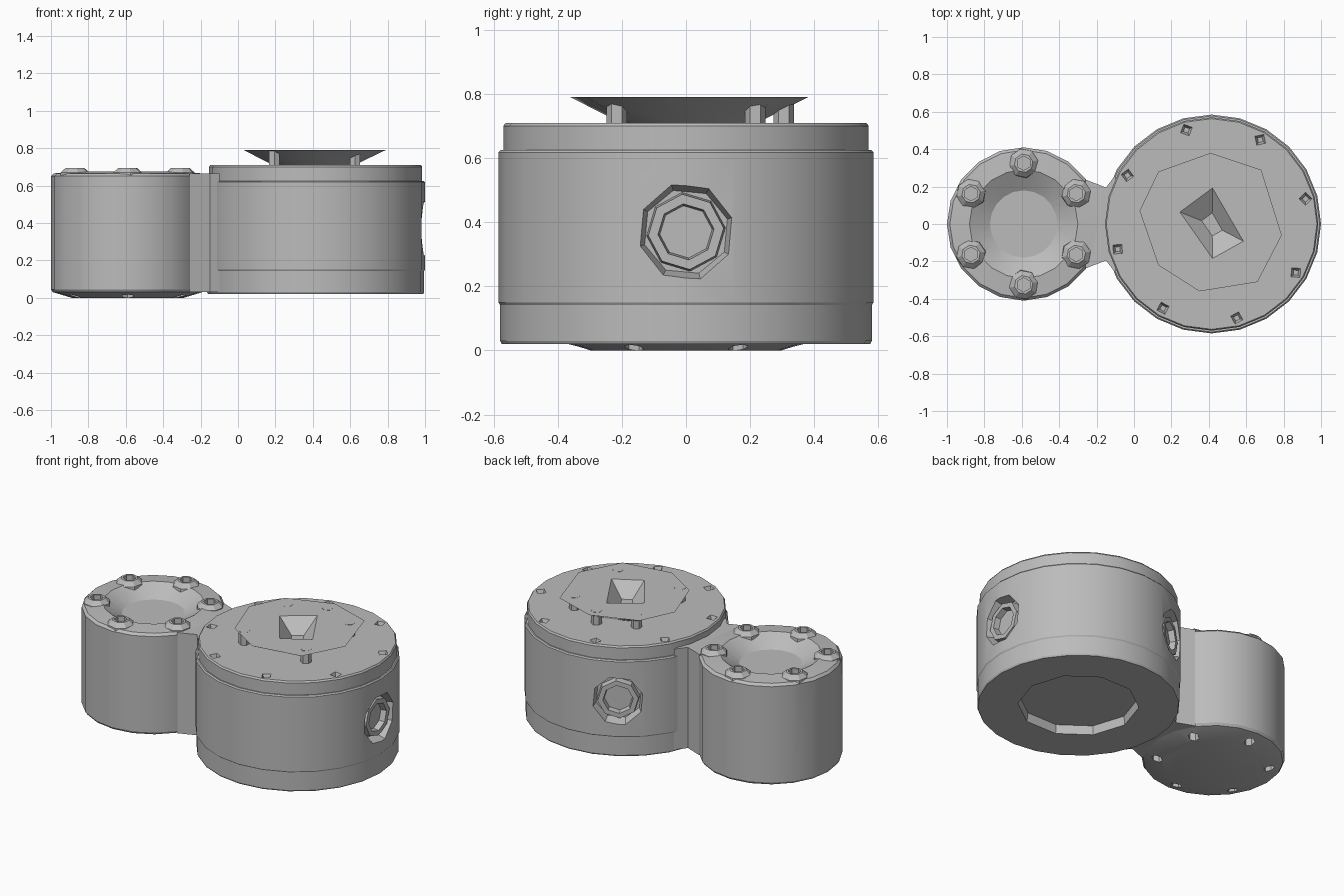
import bpy, bmesh
from math import cos, sin, pi, radians
from mathutils import Matrix, Vector

if "Cube" in bpy.data.objects:
    bpy.data.objects.remove(bpy.data.objects["Cube"], do_unlink=True)

grey = bpy.data.materials.new("housing_grey")
grey.use_nodes = True
COLOUR = (0.5, 0.5, 0.5, 1)
grey.diffuse_color = COLOUR
grey.node_tree.nodes["Principled BSDF"].inputs["Base Color"].default_value = COLOUR

BIG = Vector((0.415, 0, 0))
SMALL = Vector((-0.59, 0, 0))


def loft(name, rings, matrix=Matrix()):
    """Skin a stack of equal-length point loops and cap both ends."""
    bm = bmesh.new()
    loops = [[bm.verts.new(matrix @ Vector(p)) for p in ring] for ring in rings]
    for low, high in zip(loops, loops[1:]):
        for i in range(len(low)):
            j = (i + 1) % len(low)
            bm.faces.new((low[i], low[j], high[j], high[i]))
    bm.faces.new(loops[0][::-1])
    bm.faces.new(loops[-1])
    bmesh.ops.recalc_face_normals(bm, faces=bm.faces)
    mesh = bpy.data.meshes.new(name)
    bm.to_mesh(mesh)
    bm.free()
    mesh.materials.append(grey)
    obj = bpy.data.objects.new(name, mesh)
    bpy.context.collection.objects.link(obj)
    return obj


def lathe(name, profile, sides, matrix=Matrix(), turn=0.0):
    """Spin (radius, height) pairs about the local z axis."""
    angles = [2 * pi * i / sides + turn for i in range(sides)]
    return loft(name, [[(r * cos(a), r * sin(a), z) for a in angles]
                       for r, z in profile], matrix)


def prism(name, outline, z0, z1, taper=1.0):
    """Extrude an outline; taper scales the bottom about its middle."""
    mid = sum((Vector(p) for p in outline), Vector((0, 0))) / len(outline)
    low = [mid + (Vector(p) - mid) * taper for p in outline]
    return loft(name, [[(p[0], p[1], z0) for p in low],
                       [(p[0], p[1], z1) for p in outline]])


def combine(target, tool, operation="DIFFERENCE"):
    """Apply a boolean and discard the tool."""
    tool.hide_render = True
    mod = target.modifiers.new("cut", "BOOLEAN")
    mod.object, mod.operation, mod.solver = tool, operation, "EXACT"
    bpy.context.view_layer.objects.active = target
    bpy.ops.object.modifier_apply(modifier=mod.name)
    bpy.data.objects.remove(tool, do_unlink=True)


def around(centre, radius, degrees):
    a = radians(degrees)
    return Matrix.Translation(centre + Vector((radius * cos(a), radius * sin(a), 0)))


# Small drum with a shallow bowl in its top
small_drum = lathe("small_drum", [(0.30, 0), (0.40, 0.03), (0.41, 0.045), (0.41, 0.65),
                                  (0.395, 0.665), (0.29, 0.675), (0.18, 0.61)],
                   20, Matrix.Translation(SMALL))

# Six raised bosses, each with a bolt hole above and below
for deg in range(30, 390, 60):
    spot = around(SMALL, 0.325, deg)
    combine(small_drum, lathe("boss", [(0.082, 0.64), (0.078, 0.67), (0.05, 0.695)],
                              8, spot, 0.2), "UNION")
for deg in range(30, 390, 60):
    spot = around(SMALL, 0.325, deg)
    combine(small_drum, lathe("top_hole", [(0.038, 0.63), (0.038, 0.75)], 6, spot, pi / 6))
    combine(small_drum, lathe("bottom_hole", [(0.032, -0.1), (0.032, 0.06)], 6, spot, pi / 6))

# Web joining the two drums
half = [(-0.26, 0.238), (-0.15, 0.195), (-0.10, 0.26)]
prism("joining_web", half + [(x, -y) for x, y in reversed(half)], 0.03, 0.665)

# Large drum: base band with a recess underneath, middle body, lid
at_big = Matrix.Translation(BIG)
base_band = lathe("base_band", [(0.575, 0.02), (0.58, 0.03), (0.58, 0.145)], 24, at_big)
combine(base_band, lathe("base_recess", [(0.36, -0.1), (0.34, 0.075)], 10, at_big))
large_body = lathe("large_body", [(0.58, 0.142), (0.585, 0.15), (0.585, 0.618),
                                  (0.578, 0.625)], 24, at_big)
lid = lathe("lid", [(0.57, 0.62), (0.57, 0.70), (0.563, 0.71)], 24, at_big)
for i in range(8):
    combine(lid, lathe("rim_pocket", [(0.018, 0.68), (0.045, 0.73)], 4,
                       around(BIG, 0.52, 15 + 45 * i), i))

# Two round ports sunk in the side of the large drum
for label, deg in (("side", 0), ("back", 120)):
    out = (Matrix.Translation(BIG + Vector((0, 0, 0.37)))
           @ Matrix.Rotation(radians(deg), 4, "Z") @ Matrix.Rotation(pi / 2, 4, "Y"))
    combine(large_body, lathe("port_recess", [(0.135, 0.52), (0.16, 0.60), (0.16, 0.7)],
                              8, out, 0.3))
    lathe(label + "_port_ring", [(0.125, 0.51), (0.118, 0.56), (0.088, 0.56),
                                 (0.082, 0.525)], 8, out, 0.1)

# Raised funnel plate over the lid, with a slanted four-sided well
plate_outline = [(0.41, 0.38), (0.68, 0.29), (0.79, -0.06), (0.66, -0.31),
                 (0.35, -0.36), (0.13, -0.22), (0.03, 0.07), (0.13, 0.28)]
funnel_plate = prism("funnel_plate", plate_outline, 0.705, 0.79, 0.55)
well = [(0.42, 0.21), (0.23, 0.07), (0.42, -0.20), (0.60, -0.10)]
combine(funnel_plate, prism("well", well, 0.715, 0.80, 0.3))

# Pins that carry the plate
for i, deg in enumerate((45, 90, 135, 225, 315)):
    lathe("plate_pin_%d" % (i + 1), [(0.032, 0.70), (0.032, 0.791)], 6,
          around(BIG - Vector((0.005, 0, 0)), 0.305, deg), pi / 6)

# Smooth the round walls and keep the edges sharp
for obj in list(bpy.context.collection.objects):
    if obj.type == "MESH" and grey.name in obj.data.materials:
        bpy.ops.object.select_all(action="DESELECT")
        obj.select_set(True)
        bpy.context.view_layer.objects.active = obj
        bpy.ops.object.shade_smooth_by_angle(angle=radians(25))
